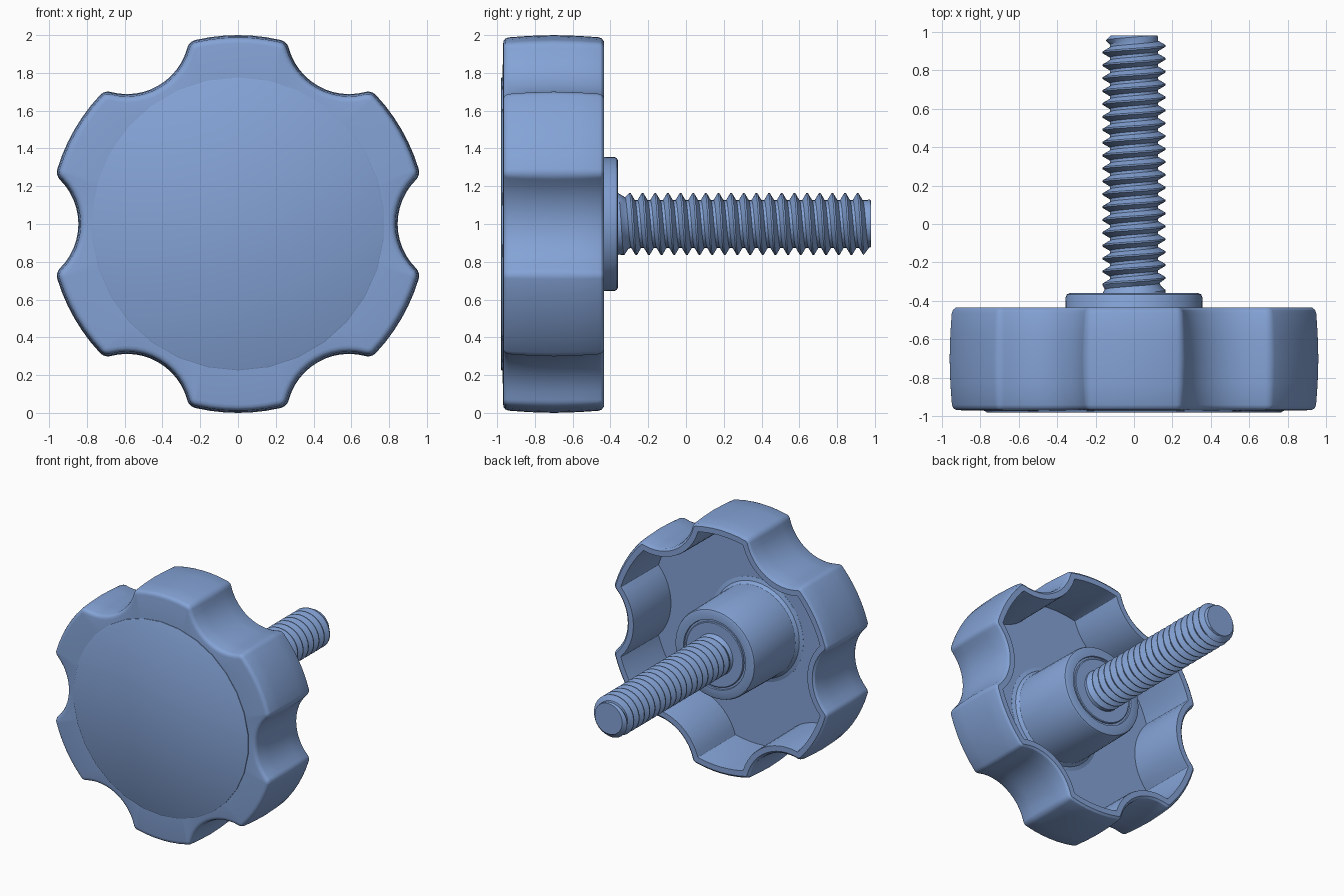
import bpy, bmesh, math
from math import sin, cos, pi, atan2, acos

if "Cube" in bpy.data.objects:
    bpy.data.objects.remove(bpy.data.objects["Cube"])

blue = bpy.data.materials.new("soft blue")
blue.diffuse_color = (0.231, 0.366, 0.672, 1)
blue.use_nodes = True
blue.node_tree.nodes["Principled BSDF"].inputs["Base Color"].default_value = blue.diffuse_color
CZ = 1.0  # height of the knob axis


def finish(bm, name, angle=32):
    bmesh.ops.remove_doubles(bm, verts=bm.verts, dist=0.0004)
    bmesh.ops.recalc_face_normals(bm, faces=bm.faces)
    mesh = bpy.data.meshes.new(name)
    bm.to_mesh(mesh)
    bm.free()
    mesh.materials.append(blue)
    ob = bpy.data.objects.new(name, mesh)
    bpy.context.collection.objects.link(ob)
    bpy.ops.object.select_all(action='DESELECT')
    ob.select_set(True)
    bpy.context.view_layer.objects.active = ob
    bpy.ops.object.shade_smooth_by_angle(angle=math.radians(angle))
    return ob


def loft(name, rings, cap_start=True, cap_end=True):
    """Skin a list of (outline, y), outlines being equal-length (x, z) lists."""
    bm = bmesh.new()
    rows = [[bm.verts.new((x, y, z + CZ)) for x, z in pts] for pts, y in rings]
    n = len(rows[0])
    for a, b in zip(rows, rows[1:]):
        for i in range(n):
            j = (i + 1) % n
            bm.faces.new((a[i], a[j], b[j], b[i]))
    if cap_start:
        bm.faces.new(rows[0])
    if cap_end:
        bm.faces.new(rows[-1])
    return finish(bm, name)


def circle(r, n):
    return [(r * cos(2 * pi * i / n + pi / 2), r * sin(2 * pi * i / n + pi / 2)) for i in range(n)]


def lathe(name, profile, n):
    return loft(name, [(circle(r, n), y) for r, y in profile])


def lobed(o):
    """Six-lobed outline with scooped notches, moved inward by o."""
    d, outer, scoop = 1.175, 1.0 - o, 0.33 + o
    f = max(0.06 - o, 0.005)
    a = acos(((outer - f) ** 2 + d * d - (scoop + f) ** 2) / (2 * d * (outer - f)))
    cx, cz = (outer - f) * cos(a), (outer - f) * sin(a)
    b = atan2(cz, cx - d)
    p = atan2(-cz, d - cx)
    half = []
    for i in range(6):      # scoop
        t = pi + (b - pi) * i / 6
        half.append((d + scoop * cos(t), scoop * sin(t)))
    for i in range(6):      # rounded corner
        t = p + (a - p) * i / 6
        half.append((cx + f * cos(t), cz + f * sin(t)))
    for i in range(3):      # lobe crown
        t = a + (pi / 6 - a) * i / 3
        half.append((outer * cos(t), outer * sin(t)))
    tip = [(outer * cos(pi / 6), outer * sin(pi / 6))]
    sector = [(x, -z) for x, z in half[:0:-1]] + half + tip
    return [(x * cos(k * pi / 3) - z * sin(k * pi / 3),
             x * sin(k * pi / 3) + z * cos(k * pi / 3))
            for k in range(6) for x, z in sector]


def shrink(r):
    return [(r * x / math.hypot(x, z), r * z / math.hypot(x, z)) for x, z in lobed(0)]


# Hollow grip: front face, crowned side, rounded rim, inner wall and floor
side = [(0.045, -0.968), (0.03, -0.965), (0.019, -0.957), (0.012, -0.94), (0.004, -0.83),
        (0, -0.70), (0.004, -0.57), (0.011, -0.465), (0.017, -0.447), (0.032, -0.435),
        (0.075, -0.435), (0.078, -0.45), (0.085, -0.92), (0.09, -0.9)]
side[-2:] = [(0.082, -0.93 + 0.03)]
loft("grip", [(shrink(0.7), -0.973)] + [(lobed(o), y) for o, y in side])

# Raised round front plate
lathe("front_plate", [(0.775, -0.965), (0.775, -0.977), (0.77, -0.98)], 30)

# Central boss with filleted foot and a shallow groove around the insert
lathe("boss", [(0.41, -0.903), (0.41, -0.899), (0.38, -0.89), (0.362, -0.865), (0.355, -0.38),
               (0.349, -0.366), (0.335, -0.36), (0.275, -0.36), (0.272, -0.372)], 48)
lathe("insert", [(0.256, -0.385), (0.256, -0.365), (0.25, -0.36)], 48)

# Threaded stud: helical grid clamped between both ends
START, END, PITCH, N = -0.362, 0.98, 0.067, 32
steps = [(0.0, 0.164), (0.12, 0.164), (0.45, 0.126), (0.67, 0.126)]


def stud_point(i, turn, frac, r):
    ang = pi / 2 - 2 * pi * i / N
    y = -0.234 + PITCH * (turn + frac + i / N)
    y = min(max(y, START), END)
    neck = 0.165 - 0.6 * (y - START)
    tip = 0.122 + 1.0 * (END - y)
    r = min(max(r, neck), tip)
    return (r * cos(ang), y, CZ + r * sin(ang))


bm = bmesh.new()
levels = [(t, f, r) for t in range(-4, 21) for f, r in steps]
grid = [[bm.verts.new(stud_point(i, *lv)) for i in range(N + 1)] for lv in levels]
for a, b in zip(grid, grid[1:]):
    for i in range(N):
        bm.faces.new((a[i], a[i + 1], b[i + 1], b[i]))
bmesh.ops.remove_doubles(bm, verts=bm.verts, dist=0.0004)
bmesh.ops.dissolve_degenerate(bm, edges=bm.edges, dist=0.0002)
bmesh.ops.holes_fill(bm, edges=[e for e in bm.edges if e.is_boundary], sides=0)
finish(bm, "threaded_stud", 30)
